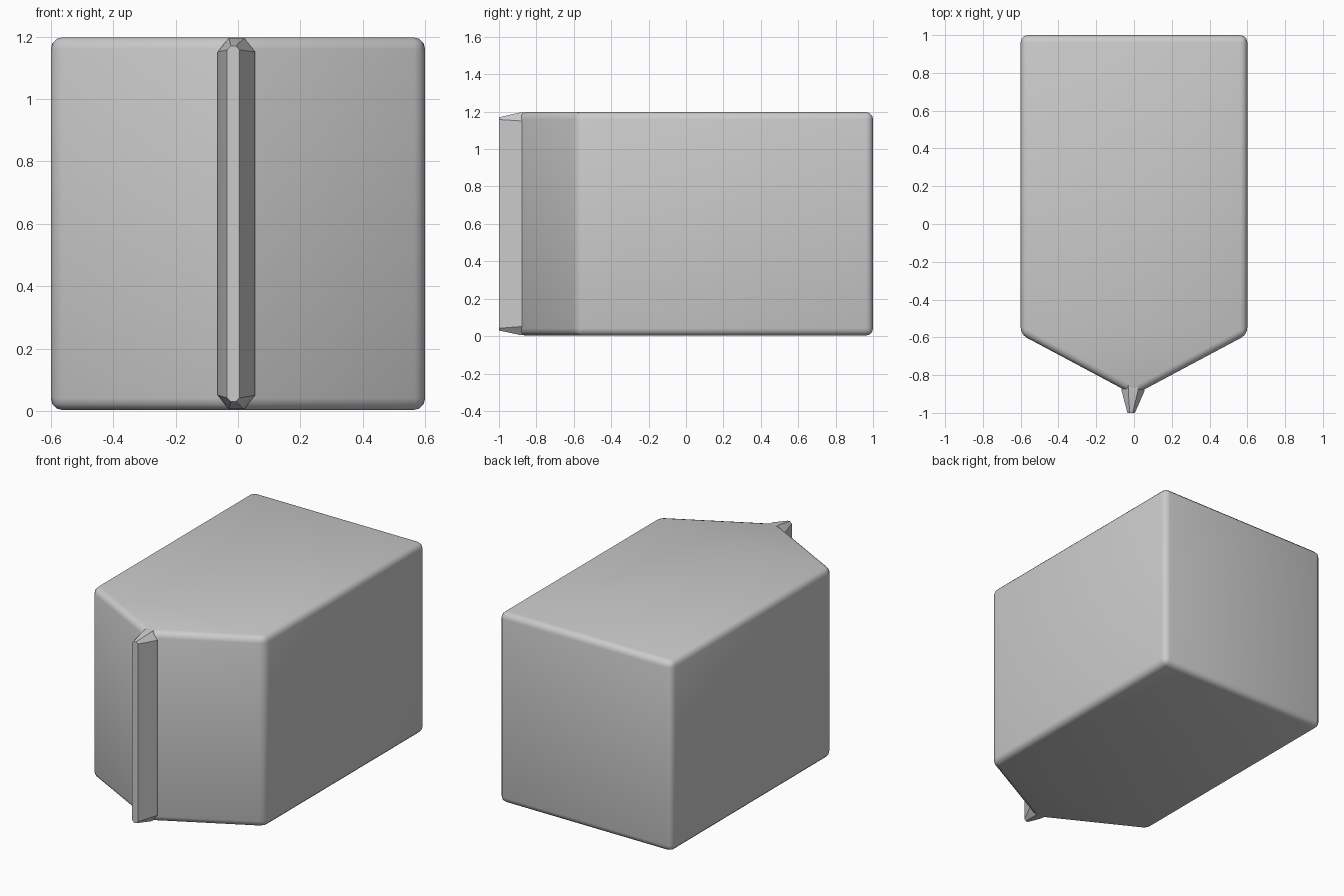
import bpy, bmesh

if "Cube" in bpy.data.objects:
    bpy.data.objects.remove(bpy.data.objects["Cube"])


def make_object(name, rings):
    """Loft a closed solid through rings that have equal point counts."""
    bm = bmesh.new()
    loops = [[bm.verts.new(p) for p in ring] for ring in rings]
    n = len(loops[0])
    for a, b in zip(loops, loops[1:]):
        for i in range(n):
            j = (i + 1) % n
            bm.faces.new((a[i], a[j], b[j], b[i]))
    bm.faces.new(loops[0][::-1])
    bm.faces.new(loops[-1])
    bmesh.ops.recalc_face_normals(bm, faces=bm.faces[:])
    mesh = bpy.data.meshes.new(name)
    bm.to_mesh(mesh)
    bm.free()
    obj = bpy.data.objects.new(name, mesh)
    bpy.context.collection.objects.link(obj)
    return obj


def ridge_ring(y, cx, half, low, high, cut_x, cut_z):
    """Tall octagon in the xz plane."""
    l, r = cx - half, cx + half
    return [(x, y, z) for x, z in (
        (l + cut_x, low), (r - cut_x, low), (r, low + cut_z), (r, high - cut_z),
        (r - cut_x, high), (l + cut_x, high), (l, high - cut_z), (l, low + cut_z))]


# Pointed body with softened edges
plan = [(-0.6, 1.0), (-0.6, -0.585), (0, -0.905), (0.6, -0.585), (0.6, 1.0)]
body = make_object("body", [[(x, y, z) for x, y in plan] for z in (0.003, 1.198)])
bevel = body.modifiers.new("soft_edges", 'BEVEL')
bevel.width = 0.038
bevel.segments = 3
bevel.limit_method = 'ANGLE'
bevel.angle_limit = 0.35

# Tapered vertical ridge along the front point
ridge = make_object("front_ridge", [
    ridge_ring(-0.82, -0.005, 0.06, 0.006, 1.196, 0.035, 0.045),
    ridge_ring(-0.885, -0.005, 0.06, 0.006, 1.196, 0.035, 0.045),
    ridge_ring(-1.0, -0.015, 0.02, 0.03, 1.17, 0.012, 0.012)])

# Smooth the bevels, keep the sharp creases
for obj, angle in ((body, 0.6), (ridge, 0.3)):
    bpy.ops.object.select_all(action='DESELECT')
    obj.select_set(True)
    bpy.context.view_layer.objects.active = obj
    if obj.modifiers:
        bpy.ops.object.modifier_apply(modifier="soft_edges")
    bpy.ops.object.shade_smooth_by_angle(angle=angle)
